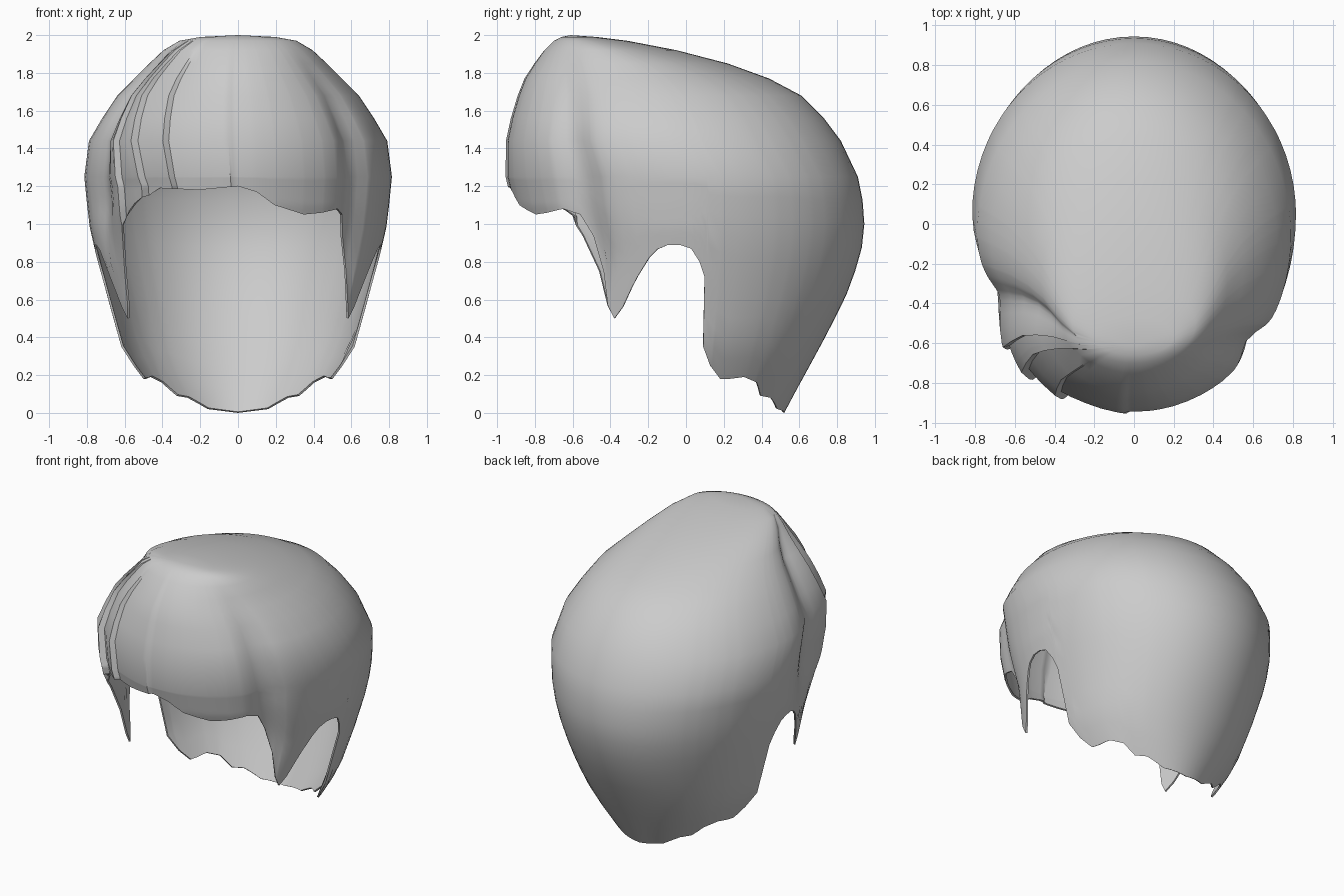
import bpy, bmesh
from math import sin, cos, exp, radians

if "Cube" in bpy.data.objects:
    bpy.data.objects.remove(bpy.data.objects["Cube"])

# Horizontal sections: z, half width, front y, back y
SECTIONS = [
    (0.00, .36, -.86, .52), (0.15, .50, -.86, .60), (0.35, .62, -.86, .71),
    (0.60, .69, -.84, .84), (0.83, .75, -.82, .925), (0.98, .785, -.86, .945),
    (1.10, .80, -.91, .94), (1.25, .815, -.945, .91), (1.44, .79, -.945, .82),
    (1.56, .72, -.92, .73), (1.68, .64, -.885, .61), (1.77, .55, -.85, .44),
    (1.85, .47, -.80, .22), (1.92, .395, -.75, -.05), (1.97, .31, -.70, -.31),
    (1.99, .20, -.66, -.47)]

# Hem height by angle (0 = front, 90 = side, 180 = back)
SIDE = [(47, 1.05), (55, .75), (59, .57), (62, .50), (65, .56), (68, .66),
        (70, .72), (74, .82), (77, .865), (81, .89), (85, .89), (89, .87),
        (92, .80), (94, .72), (95, .35), (99, .25), (105, .18), (110, .18),
        (118, .19), (127, .16), (133, .09), (142, .08), (155, .02), (180, 0)]
FRINGE = [(-41, 1.11), (-30, 1.19), (-15, 1.18), (0, 1.2), (7, 1.17), (14, 1.1),
          (26, 1.05), (34, 1.06), (42, 1.08)]
HEM = [(-t, z) for t, z in reversed(SIDE)] + FRINGE + SIDE

# Overlapping strands: (step angle, height of step, angle where it fades out)
STRANDS = [(-2, .012, -14), (-24, .04, -40), (-36, .06, -52), (-48, .06, -68)]
STEP = 1.2


def lerp_table(table, k):
    for a, b in zip(table, table[1:]):
        if k <= b[0]:
            f = max(0, (k - a[0]) / (b[0] - a[0]))
            return [p + (q - p) * f for p, q in zip(a[1:], b[1:])]
    return list(table[-1][1:])


def ramp(x, a, b):
    return min(1, max(0, (x - a) / (b - a)))


def strand_offset(t):
    d = 0
    for start, height, end in STRANDS:
        f = (t - start) / (end - start)
        if 0 <= f <= 1:
            d = max(d, height * (1 - f))
    return d


def relief(t, z):
    top = ramp(z, 2, 1.8)
    strands = strand_offset(t) * top * ramp(z, .7, 1.05)
    # hollows where the front volume meets the side locks
    left = .08 * exp(-((t + 66) / 12) ** 2) * top * ramp(z, .8, 1.1)
    right = .07 * exp(-((t - 51) / 7) ** 2) * ramp(z, 1.9, 1.5) * ramp(z, .5, .8)
    return 1 + strands - left - right


def point(t, z):
    w, yf, yb = lerp_table(SECTIONS, z)
    c = (yf + yb) / 2 if z > 1.25 else .05 + (z - 1.25) * .02
    k = relief(t, z)
    # strands sweep sideways towards the crown on the front left
    sweep = max(0, 1 - abs(t + 36) / 40)
    a = radians(t - 26 * sweep * max(0, min(z, 1.75) - 1.2))
    r = c - yf if cos(a) > 0 else yb - c
    return (w * k * sin(a), c - r * k * cos(a), z)


# Columns: even spacing plus hem corners plus both sides of every strand step
angles = set(range(-180, 180, 5)) | {t for t, z in HEM if t < 180}
for start, height, end in STRANDS:
    angles = {t for t in angles if abs(t - start) > STEP}
    angles |= {start - STEP / 2, start + STEP / 2}
angles = sorted(angles)
upper = [s[0] for s in reversed(SECTIONS) if s[0] >= 1.25]
LOWER = 10

# Hair shell, from crown to hem
bm = bmesh.new()
columns = []
for t in angles:
    hem = lerp_table(HEM, t)[0]
    zs = upper + [1.25 + (hem - 1.25) * (i + 1) / LOWER for i in range(LOWER)]
    columns.append([bm.verts.new(point(t, z)) for z in zs])
crown = bm.verts.new((0, -.61, 2))
for i, col in enumerate(columns):
    nxt = columns[(i + 1) % len(columns)]
    bm.faces.new((crown, col[0], nxt[0]))
    for j in range(len(col) - 1):
        bm.faces.new((col[j], col[j + 1], nxt[j + 1], nxt[j]))
bmesh.ops.recalc_face_normals(bm, faces=bm.faces)
if crown.link_faces[0].normal.z < 0:
    bmesh.ops.reverse_faces(bm, faces=bm.faces)
mesh = bpy.data.meshes.new("hair")
bm.to_mesh(mesh)
bm.free()
hair = bpy.data.objects.new("hair", mesh)
bpy.context.collection.objects.link(hair)

# Thin hem thickness, smooth shading with crisp strand edges
bpy.context.view_layer.objects.active = hair
hair.select_set(True)
solid = hair.modifiers.new("thickness", 'SOLIDIFY')
solid.thickness = .012
solid.offset = -1
bpy.ops.object.modifier_apply(modifier=solid.name)
bpy.ops.object.shade_smooth_by_angle(angle=radians(35))
